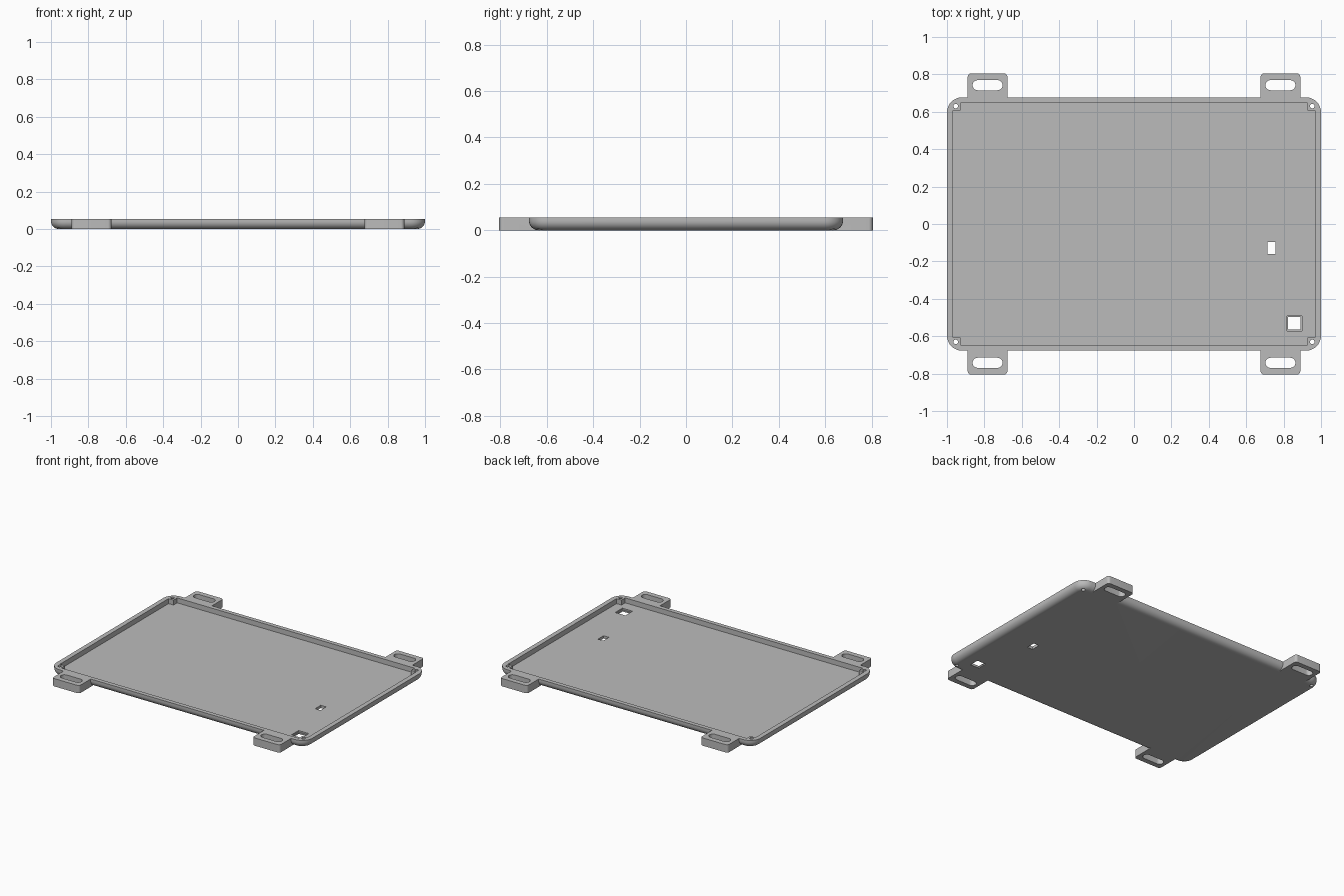
import bpy, bmesh
from math import sin, cos, pi, radians

cube = bpy.data.objects.get("Cube")
if cube:
    bpy.data.objects.remove(cube, do_unlink=True)

HX, HY, TOP = 1.0, 0.677, 0.055        # tray half sizes and height
FLOOR, FILLET, CORNER = 0.02, 0.042, 0.08

grey = bpy.data.materials.new("plain grey")
grey.use_nodes = True
colour = (0.5, 0.5, 0.5, 1)
grey.diffuse_color = colour
grey.node_tree.nodes["Principled BSDF"].inputs["Base Color"].default_value = colour


def rounded(cx, cy, hx, hy, r, steps=8):
    """Counter-clockwise outline of a rounded rectangle."""
    if r <= 0:
        return [(cx + sx * hx, cy + sy * hy) for sx, sy in ((1, 1), (-1, 1), (-1, -1), (1, -1))]
    pts = []
    for q, (sx, sy) in enumerate(((1, 1), (-1, 1), (-1, -1), (1, -1))):
        for i in range(steps + 1):
            a = (q + i / steps) * pi / 2
            pts.append((cx + sx * (hx - r) + r * cos(a), cy + sy * (hy - r) + r * sin(a)))
    return pts


def loft(name, rings):
    """Closed solid through a stack of (outline, z) rings."""
    bm = bmesh.new()
    loops = [[bm.verts.new((x, y, z)) for x, y in pts] for pts, z in rings]
    n = len(loops[0])
    for low, high in zip(loops, loops[1:]):
        for i in range(n):
            j = (i + 1) % n
            bm.faces.new((low[i], low[j], high[j], high[i]))
    bm.faces.new(loops[0][::-1])
    bm.faces.new(loops[-1])
    bmesh.ops.recalc_face_normals(bm, faces=bm.faces)
    mesh = bpy.data.meshes.new(name)
    bm.to_mesh(mesh)
    bm.free()
    mesh.materials.append(grey)
    obj = bpy.data.objects.new(name, mesh)
    bpy.context.collection.objects.link(obj)
    return obj


def prism(name, pts, z0, z1):
    return loft(name, [(pts, z0), (pts, z1)])


def combine(target, tool, operation):
    """Apply a boolean and discard the tool."""
    tool.hide_render = True
    mod = target.modifiers.new(operation.lower(), "BOOLEAN")
    mod.operation, mod.object, mod.solver = operation, tool, "EXACT"
    bpy.context.view_layer.objects.active = target
    bpy.ops.object.modifier_apply(modifier=mod.name)
    bpy.data.objects.remove(tool, do_unlink=True)


# Tray body with a rounded lower edge
rings = []
for i in range(9):
    a = i / 8 * pi / 2
    inset = FILLET * (1 - sin(a))
    rings.append((rounded(0, 0, HX - inset, HY - inset, CORNER - inset), FILLET * (1 - cos(a))))
rings.append((rounded(0, 0, HX, HY, CORNER), TOP))
tray = loft("tray", rings)

corners = [(sx, sy) for sx in (-1, 1) for sy in (-1, 1)]

# Mounting tabs
for sx, sy in corners:
    tab = prism("tab", rounded(sx * 0.783, sy * 0.715, 0.106, 0.09, 0.018), 0, TOP)
    combine(tray, tab, "UNION")

# Cavity with corner posts left standing
ix, iy, px, py = 0.967, 0.647, 0.928, 0.606
quarter = [(ix, py), (px, py), (px, iy)]
outline = (quarter + [(-x, y) for x, y in quarter[::-1]]
           + [(-x, -y) for x, y in quarter] + [(x, -y) for x, y in quarter[::-1]])
combine(tray, prism("cavity", outline, FLOOR, TOP + 0.1), "DIFFERENCE")

# Slots in the tabs and screw holes in the posts
for sx, sy in corners:
    slot = rounded(sx * 0.783, sy * 0.742, 0.08, 0.027, 0.0268)
    combine(tray, prism("slot", slot, -0.1, 0.2), "DIFFERENCE")
    hole = rounded(sx * 0.953, sy * 0.63, 0.012, 0.012, 0.0119, 4)
    combine(tray, prism("screw_hole", hole, -0.1, 0.2), "DIFFERENCE")

# Floor openings; the square one has a narrow step
for cx, cy, hx, hy, z0 in ((0.735, -0.128, 0.021, 0.032, -0.1),
                           (0.857, -0.531, 0.034, 0.034, -0.1),
                           (0.857, -0.531, 0.04, 0.04, 0.01)):
    combine(tray, prism("opening", rounded(cx, cy, hx, hy, 0), z0, 0.2), "DIFFERENCE")

# Smooth shading with sharp edges kept
bpy.ops.object.select_all(action="DESELECT")
tray.select_set(True)
bpy.context.view_layer.objects.active = tray
bpy.ops.object.shade_smooth_by_angle(angle=radians(30))
